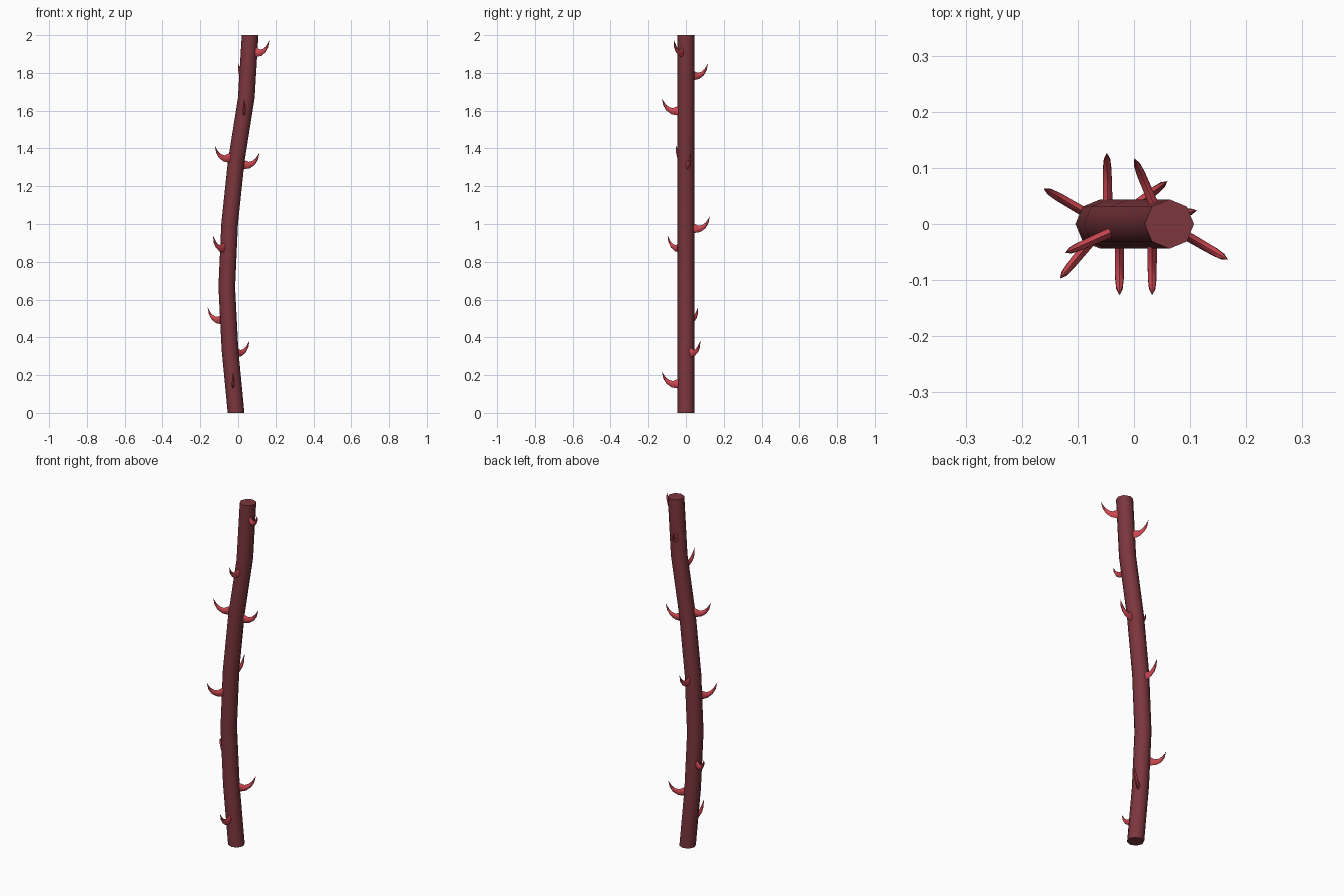
import bpy, bmesh, math
from mathutils import Vector, Matrix

if "Cube" in bpy.data.objects:
    bpy.data.objects.remove(bpy.data.objects["Cube"])


def material(name, rgb):
    m = bpy.data.materials.new(name)
    m.diffuse_color = (*rgb, 1)
    m.use_nodes = True
    m.node_tree.nodes["Principled BSDF"].inputs["Base Color"].default_value = m.diffuse_color
    return m


bark = material("dark red bark", (0.20, 0.037, 0.046))
thorn_red = material("thorn red", (0.62, 0.065, 0.085))


def loft(name, rings, mat, tip=None):
    """Skin a list of equal-length rings, closed by a cap or a pointed tip."""
    bm = bmesh.new()
    loops = [[bm.verts.new(p) for p in r] for r in rings]
    n = len(loops[0])
    for a, b in zip(loops, loops[1:]):
        for i in range(n):
            j = (i + 1) % n
            bm.faces.new((a[i], a[j], b[j], b[i]))
    bm.faces.new(loops[0][::-1])
    if tip is None:
        bm.faces.new(loops[-1])
    else:
        t = bm.verts.new(tip)
        for i in range(n):
            bm.faces.new((loops[-1][i], loops[-1][(i + 1) % n], t))
    bmesh.ops.recalc_face_normals(bm, faces=bm.faces)
    me = bpy.data.meshes.new(name)
    bm.to_mesh(me)
    bm.free()
    me.materials.append(mat)
    ob = bpy.data.objects.new(name, me)
    bpy.context.collection.objects.link(ob)
    bpy.context.view_layer.objects.active = ob
    bpy.ops.object.select_all(action='DESELECT')
    ob.select_set(True)
    bpy.ops.object.shade_smooth_by_angle(angle=math.radians(50))
    return ob


# Stem: octagonal, gently S-curved in x, evenly spaced rings
stem_x = [-0.011, -0.043, -0.060, -0.045, -0.010, 0.043, 0.063]
R = 0.044
step = 2 / (len(stem_x) - 1)
loft("stem", [[(x + R * math.cos(k * math.pi / 4), R * math.sin(k * math.pi / 4), i * step)
               for k in range(8)] for i, x in enumerate(stem_x)], bark)


def stem_center(z):
    i = min(int(z / step), len(stem_x) - 2)
    f = z / step - i
    return stem_x[i] * (1 - f) + stem_x[i + 1] * f


# Thorn profile: distance out, height, half thickness, half width
profile = [(0.020, 0.006, 0.028, 0.009), (0.045, -0.002, 0.024, 0.0088),
           (0.072, -0.003, 0.017, 0.0085), (0.095, 0.009, 0.012, 0.008),
           (0.113, 0.030, 0.007, 0.006)]
tip = Vector((0.127, 0, 0.064))


def thorn(name, z, degrees):
    xf = Matrix.Translation((stem_center(z), 0, z)) @ Matrix.Rotation(math.radians(degrees), 4, 'Z')
    path = [Vector((p[0], 0, p[1])) for p in profile] + [tip]
    rings = []
    for i, (_, _, h, w) in enumerate(profile):
        d = (path[i + 1] - path[max(i - 1, 0)]).normalized()
        up = Vector((-d.z, 0, d.x)) if i else Vector((0, 0, 1))
        rings.append([xf @ (path[i] + up * h * math.cos(a) + Vector((0, w, 0)) * math.sin(a) * 1.1)
                      for a in (k * math.pi / 3 for k in range(6))])
    loft(name, rings, thorn_red, xf @ tip)


# Thorns: height and compass angle around the stem
for i, (z, deg) in enumerate([(0.155, -90), (0.32, 37), (0.495, 150), (0.875, 230), (0.977, 91),
                              (1.315, 11), (1.35, 204), (1.60, -90), (1.787, 113), (1.91, -30)]):
    thorn(f"thorn_{i + 1}", z, deg)
